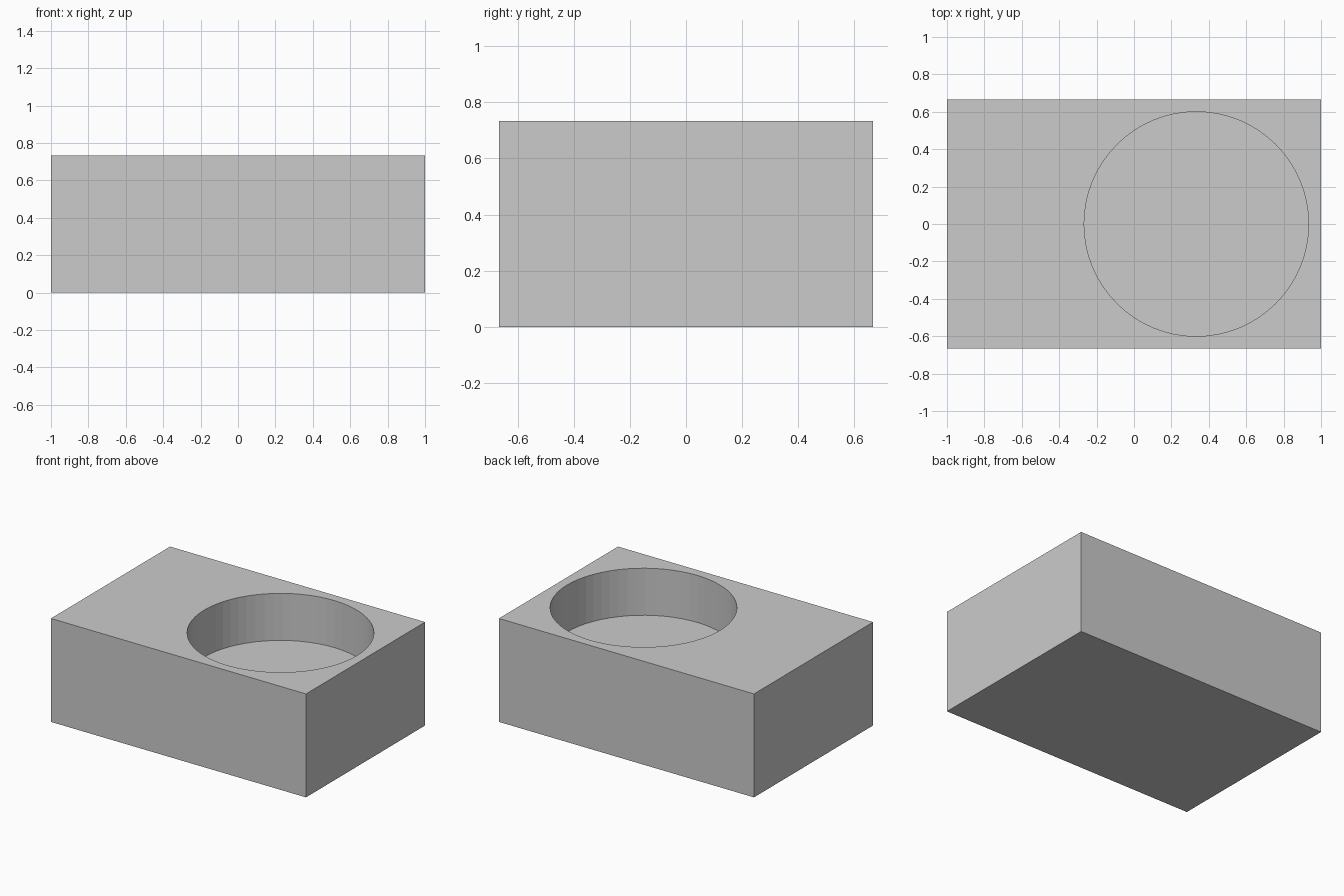
import bpy

if "Cube" in bpy.data.objects:
    bpy.data.objects.remove(bpy.data.objects["Cube"])

L, W, H = 2.0, 1.3333, 0.7333      # block size
POCKET_X, POCKET_R, FLOOR_Z = 0.3333, 0.6, 0.4

# Solid block standing on the ground
bpy.ops.mesh.primitive_cube_add(size=1, location=(0, 0, H / 2))
block = bpy.context.object
block.name = "block"
block.scale = (L, W, H)
bpy.ops.object.transform_apply(location=True, rotation=False, scale=True)

# Round cutter for the blind pocket in the top face
depth = 0.6
bpy.ops.mesh.primitive_cylinder_add(vertices=64, radius=POCKET_R, depth=depth,
                                    location=(POCKET_X, 0, FLOOR_Z + depth / 2))
cutter = bpy.context.object
cutter.name = "pocket_cutter"
cutter.hide_render = True

# Cut the pocket, then discard the cutter
cut = block.modifiers.new("pocket", 'BOOLEAN')
cut.operation = 'DIFFERENCE'
cut.solver = 'EXACT'
cut.object = cutter
bpy.context.view_layer.objects.active = block
bpy.ops.object.modifier_apply(modifier=cut.name)
bpy.data.objects.remove(cutter, do_unlink=True)
